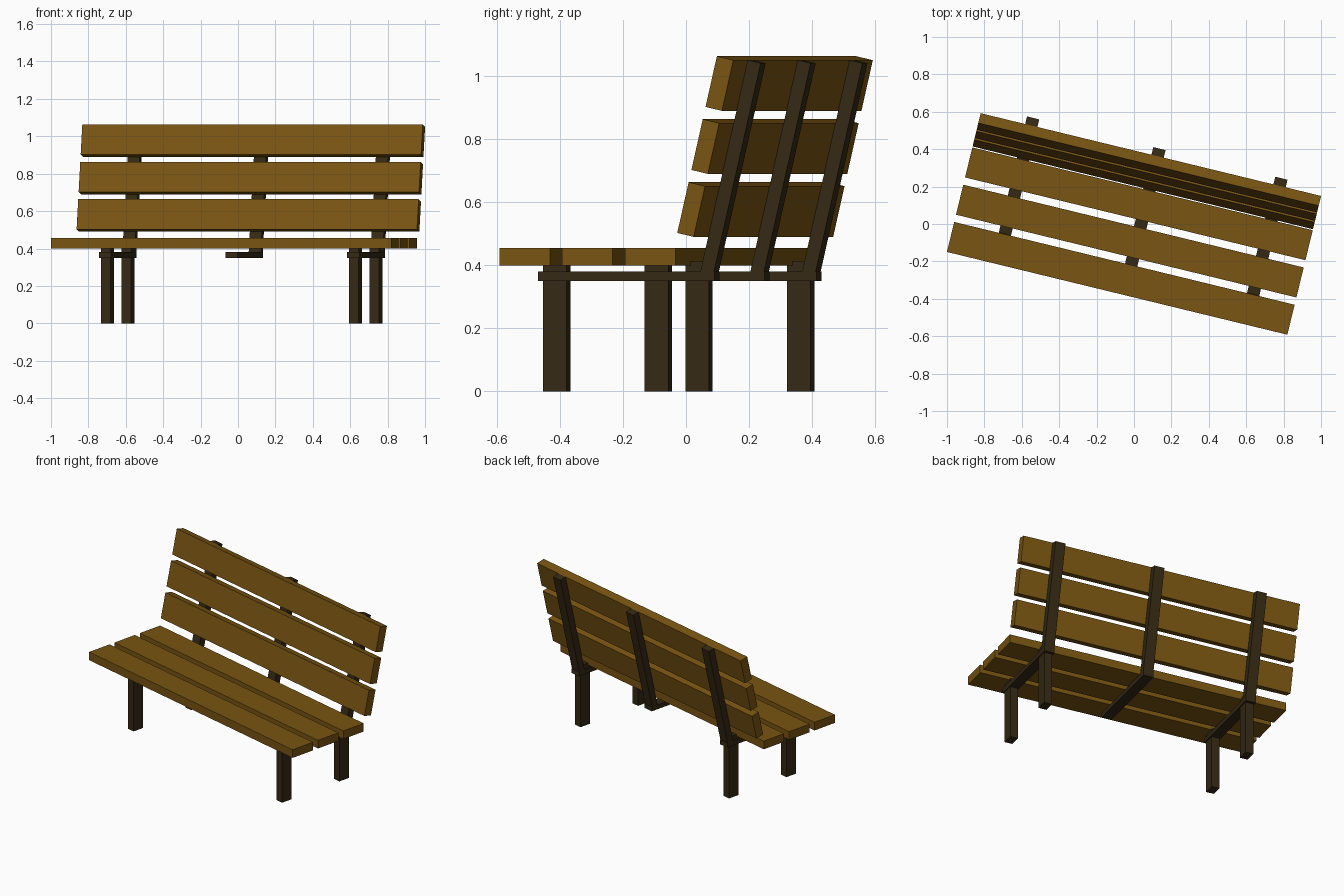
import bpy
from math import radians
from mathutils import Matrix, Vector

if "Cube" in bpy.data.objects:
    bpy.data.objects.remove(bpy.data.objects["Cube"])

TURN = Matrix.Rotation(radians(-13.66), 4, 'Z')   # whole bench is turned on the ground
LEAN = Matrix.Rotation(radians(-13), 4, 'X')      # backrest leans backwards


def material(name, color):
    m = bpy.data.materials.new(name)
    m.diffuse_color = color
    m.use_nodes = True
    m.node_tree.nodes["Principled BSDF"].inputs["Base Color"].default_value = m.diffuse_color
    return m


slat_wood = material("slat_wood", (0.19, 0.09, 0.006, 1))
dark_wood = material("dark_wood", (0.035, 0.022, 0.007, 1))


def box(name, center, size, mat, tilt=Matrix.Identity(4)):
    bpy.ops.mesh.primitive_cube_add(size=1)
    ob = bpy.context.object
    ob.name = name
    ob.data.transform(TURN @ Matrix.Translation(center) @ tilt @ Matrix.Diagonal((*size, 1)))
    ob.data.materials.append(mat)
    return ob


LENGTH, WIDTH, THICK, PITCH = 1.873, 0.165, 0.055, 0.205
up = LEAN @ Vector((0, 0, 1))
back = LEAN @ Vector((0, 1, 0))
top_slat = Vector((0, 0.3366, 0.9763))

for i in range(3):
    # seat slats
    box(f"seat_slat_{i + 1}", (0, -0.299 + i * PITCH, 0.4275), (LENGTH, WIDTH, THICK), slat_wood)
    # backrest slats
    box(f"back_slat_{i + 1}", top_slat - up * PITCH * i, (LENGTH, THICK, WIDTH), slat_wood, LEAN)

STRUT_LEN, STRUT_DEPTH = 0.70, 0.043
for side, x in (("left", -0.658), ("middle", 0.037), ("right", 0.708)):
    # beam under the seat
    box(f"{side}_beam", (x, -0.0145, 0.365), (0.067, 0.577, 0.03), dark_wood)
    # leaning strut behind the backrest
    c = top_slat + back * (THICK + STRUT_DEPTH) / 2 + up * (WIDTH - STRUT_LEN) / 2
    box(f"{side}_strut", (x, c.y, c.z), (0.067, STRUT_DEPTH, STRUT_LEN), dark_wood, LEAN)
    # legs at both ends
    if side != "middle":
        box(f"{side}_front_leg", (x, -0.25, 0.206), (0.052, 0.077, 0.412), dark_wood)
        box(f"{side}_back_leg", (x, 0.2145, 0.206), (0.052, 0.077, 0.412), dark_wood)
